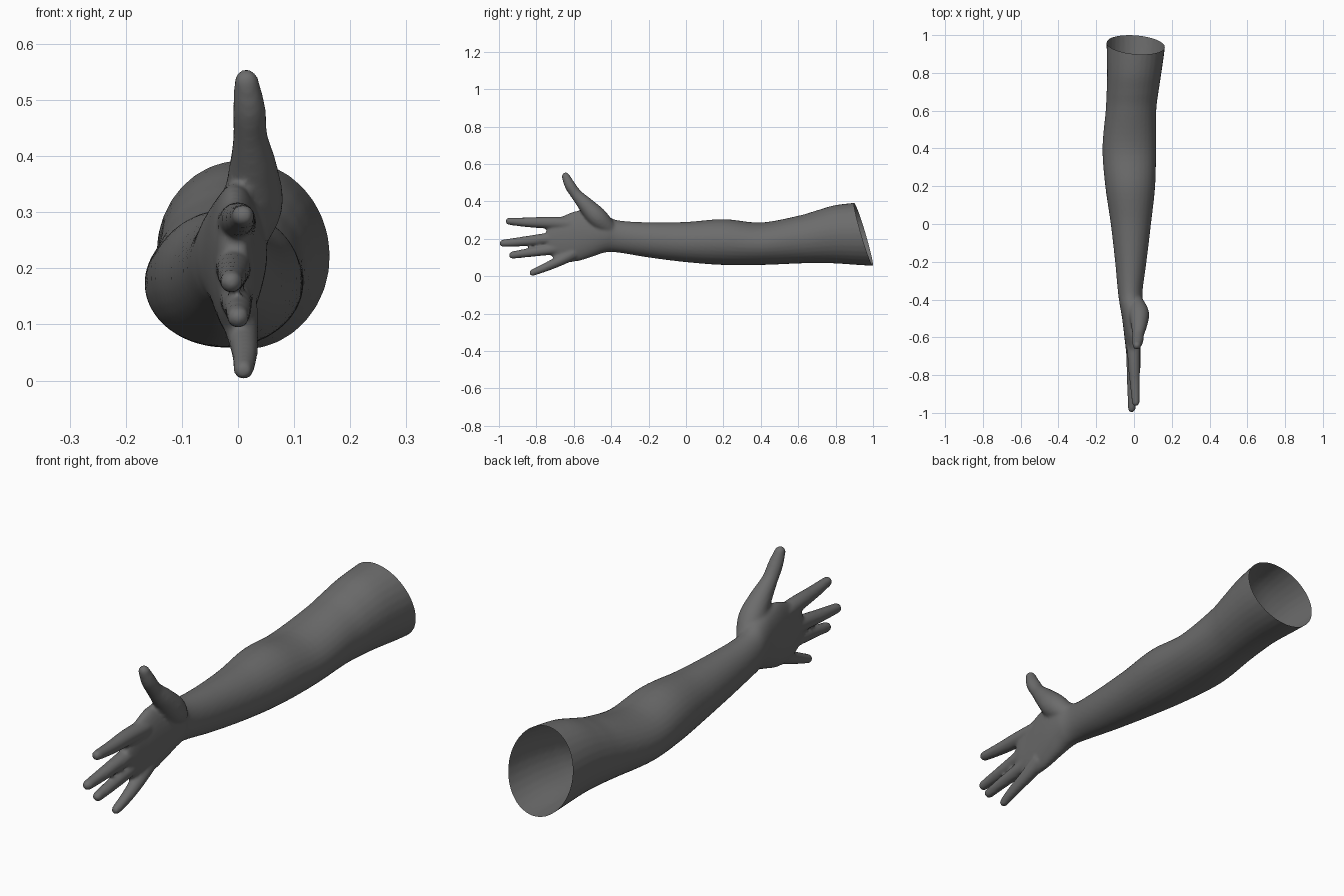
import bpy, bmesh, math
from mathutils import Vector

if "Cube" in bpy.data.objects:
    bpy.data.objects.remove(bpy.data.objects["Cube"])


def spline(points, steps):
    """Smooth the tuples in a list with a Catmull-Rom curve."""
    p = [points[0]] + points + [points[-1]]
    out = []
    for i in range(1, len(p) - 2):
        for s in range(steps):
            t = s / steps
            out.append([0.5 * (2 * b + (c - a) * t + (2 * a - 5 * b + 4 * c - d) * t * t
                               + (3 * b - a - 3 * c + d) * t ** 3)
                        for a, b, c, d in zip(p[i - 1], p[i], p[i + 1], p[i + 2])])
    return out + [list(points[-1])]


def skin_rings(bm, rings):
    """Bridge a list of rings into a closed tube."""
    loops = [[bm.verts.new(v) for v in ring] for ring in rings]
    n = len(loops[0])
    for a, b in zip(loops, loops[1:]):
        for i in range(n):
            bm.faces.new((a[i], a[(i + 1) % n], b[(i + 1) % n], b[i]))
    bm.faces.new(loops[0][::-1])
    bm.faces.new(loops[-1])


def ellipse(n=32):
    return [(math.cos(2 * math.pi * i / n), math.sin(2 * math.pi * i / n)) for i in range(n)]


def loft(bm, sections):
    """Sections are y, left x, right x, bottom z, top z."""
    rings = []
    for y, xl, xr, zb, zt in spline(sections, 6):
        rings.append([((xl + xr) / 2 + (xr - xl) / 2 * c, y, (zb + zt) / 2 + (zt - zb) / 2 * s)
                      for c, s in ellipse()])
    skin_rings(bm, rings)


def digit(bm, points):
    """Points are x, y, z, radius; the tip gets a rounded end."""
    path = spline(points, 6)
    pos = [Vector(q[:3]) for q in path]
    rad = [q[3] for q in path]
    end = (pos[-1] - pos[-2]).normalized()
    tip, r = pos[-1].copy(), rad[-1]
    for k in range(1, 6):
        a = k * math.pi / 2 / 5.3
        pos.append(tip + end * r * math.sin(a))
        rad.append(r * math.cos(a))
    rings = []
    for i, (p, r) in enumerate(zip(pos, rad)):
        t = (pos[min(i + 1, len(pos) - 1)] - pos[max(i - 1, 0)]).normalized()
        side = (Vector((1, 0, 0)) - t * t.x).normalized()
        up = t.cross(side)
        rings.append([p + side * r * c + up * r * s for c, s in ellipse(20)])
    skin_rings(bm, rings)


bm = bmesh.new()

# upper arm, elbow, forearm, wrist and palm
loft(bm, [
    (1.12, -0.145, 0.175, 0.05, 0.41),
    (0.95, -0.145, 0.165, 0.058, 0.397),
    (0.80, -0.143, 0.145, 0.068, 0.38),
    (0.70, -0.145, 0.13, 0.07, 0.352),
    (0.60, -0.15, 0.118, 0.068, 0.323),
    (0.40, -0.167, 0.117, 0.06, 0.287),
    (0.20, -0.152, 0.112, 0.06, 0.305),
    (0.00, -0.123, 0.09, 0.075, 0.29),
    (-0.20, -0.10, 0.066, 0.10, 0.288),
    (-0.36, -0.085, 0.045, 0.126, 0.298),
    (-0.43, -0.075, 0.052, 0.127, 0.325),
    (-0.50, -0.063, 0.05, 0.104, 0.345),
    (-0.58, -0.053, 0.042, 0.08, 0.35),
    (-0.65, -0.045, 0.034, 0.077, 0.325),
    (-0.71, -0.037, 0.027, 0.10, 0.30),
    (-0.745, -0.026, 0.018, 0.14, 0.26)])

# thumb with its fleshy base
digit(bm, [(0.0, -0.40, 0.24, 0.04), (0.025, -0.47, 0.31, 0.054), (0.027, -0.53, 0.375, 0.044),
           (0.022, -0.585, 0.435, 0.031), (0.02, -0.62, 0.485, 0.029), (0.015, -0.643, 0.533, 0.022)])
# index finger
digit(bm, [(-0.003, -0.62, 0.28, 0.036), (0.0, -0.74, 0.286, 0.032), (0.005, -0.85, 0.288, 0.026),
           (0.009, -0.945, 0.294, 0.02)])
# middle finger
digit(bm, [(-0.008, -0.62, 0.21, 0.036), (-0.008, -0.74, 0.2, 0.032), (-0.01, -0.87, 0.186, 0.026),
           (-0.012, -0.977, 0.176, 0.02)])
# ring finger
digit(bm, [(-0.005, -0.62, 0.16, 0.034), (-0.003, -0.73, 0.142, 0.029), (0.0, -0.84, 0.126, 0.024),
           (0.0, -0.927, 0.113, 0.02)])
# little finger
digit(bm, [(0.0, -0.6, 0.125, 0.036), (0.008, -0.68, 0.08, 0.028), (0.012, -0.755, 0.046, 0.023),
           (0.01, -0.82, 0.019, 0.018)])

bmesh.ops.recalc_face_normals(bm, faces=bm.faces)
mesh = bpy.data.meshes.new("arm")
bm.to_mesh(mesh)
bm.free()
arm = bpy.data.objects.new("arm", mesh)
bpy.context.collection.objects.link(arm)

# fuse the parts into one soft skin
fuse = arm.modifiers.new("fuse", 'REMESH')
fuse.mode = 'VOXEL'
fuse.voxel_size = 0.007
soften = arm.modifiers.new("soften", 'SMOOTH')
soften.factor = 0.5
soften.iterations = 6
skin = bpy.data.meshes.new_from_object(arm.evaluated_get(bpy.context.evaluated_depsgraph_get()))
arm.modifiers.clear()
arm.data = skin

# slanted open end of the sleeve-like shell
bm = bmesh.new()
bm.from_mesh(skin)
bmesh.ops.bisect_plane(bm, geom=bm.verts[:] + bm.edges[:] + bm.faces[:], dist=1e-5,
                       plane_co=(0.01, 0.998, 0.057), plane_no=(0.08, 1, 0.296), clear_outer=True)
for f in bm.faces:
    f.smooth = True
bm.to_mesh(skin)
bm.free()

grey = bpy.data.materials.new("dark grey")
grey.diffuse_color = (0.15, 0.15, 0.15, 1)
grey.use_nodes = True
grey.node_tree.nodes["Principled BSDF"].inputs["Base Color"].default_value = grey.diffuse_color
skin.materials.clear()
skin.materials.append(grey)
